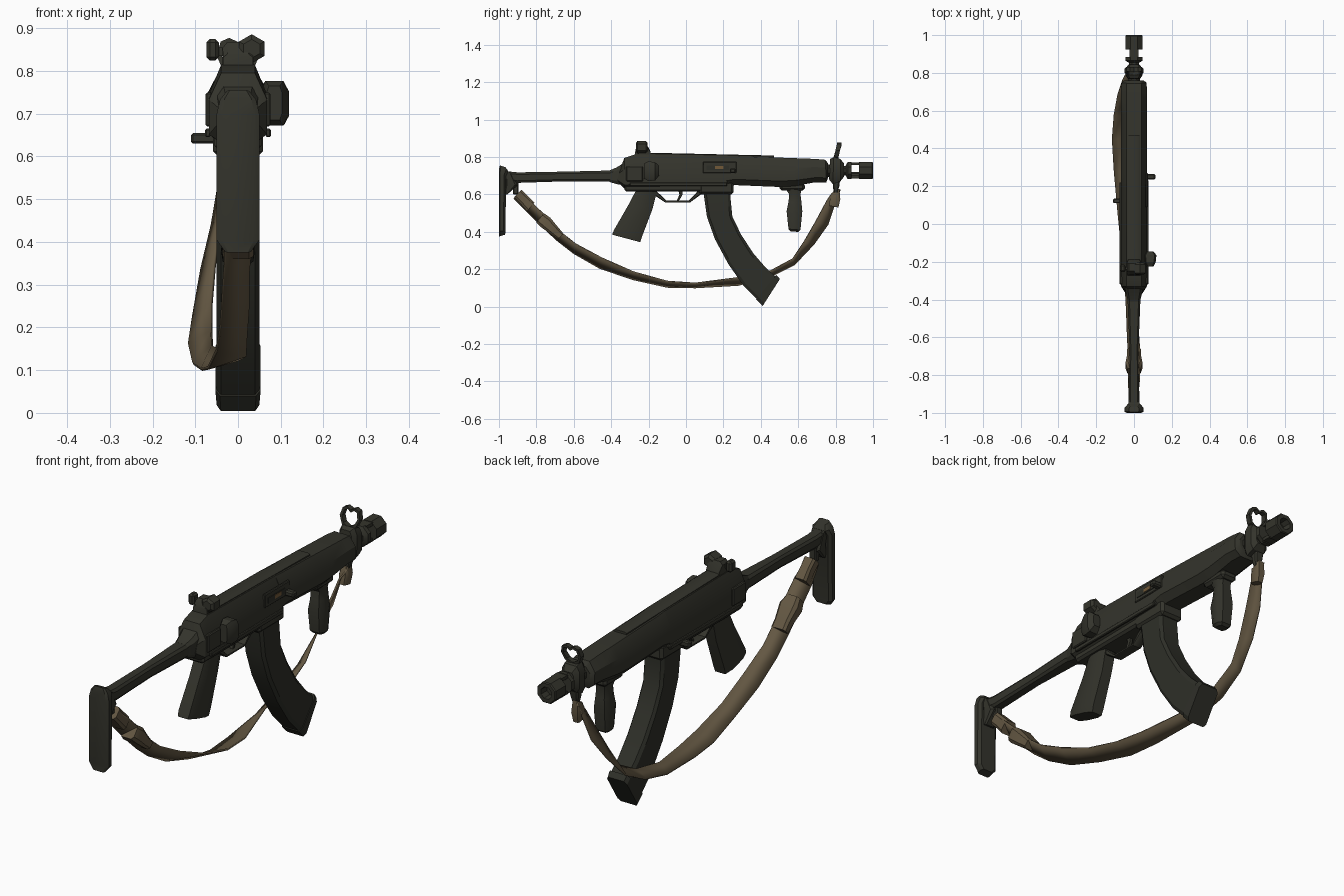
import bpy, bmesh, math
from mathutils import Vector


def material(name, rgb):
    m = bpy.data.materials.new(name)
    m.diffuse_color = (*rgb, 1)
    return m


GUN = material("dark olive metal", (0.034, 0.034, 0.025))
MAG = material("dark magazine", (0.027, 0.028, 0.021))
WEB = material("tan webbing", (0.125, 0.095, 0.055))
BRASS = material("brass", (0.17, 0.10, 0.04))


def finish(name, bm, mat, smooth=True):
    bmesh.ops.recalc_face_normals(bm, faces=bm.faces)
    me = bpy.data.meshes.new(name)
    bm.to_mesh(me)
    bm.free()
    ob = bpy.data.objects.new(name, me)
    bpy.context.collection.objects.link(ob)
    me.materials.append(mat)
    if smooth:
        bpy.ops.object.select_all(action='DESELECT')
        ob.select_set(True)
        bpy.context.view_layer.objects.active = ob
        bpy.ops.object.shade_smooth_by_angle(angle=math.radians(30))
    return ob


def skin(name, rings, mat, closed=False):
    """Join rings of points into a capped (or looped) surface."""
    bm = bmesh.new()
    vs = [[bm.verts.new(p) for p in r] for r in rings]
    n = len(vs[0])
    pairs = list(zip(vs, vs[1:])) + ([(vs[-1], vs[0])] if closed else [])
    for a, b in pairs:
        for i in range(n):
            bm.faces.new((a[i], a[(i + 1) % n], b[(i + 1) % n], b[i]))
    if not closed:
        bm.faces.new(vs[0])
        bm.faces.new(vs[-1])
    return finish(name, bm, mat)


def loft(name, sections, mat=GUN, c0=0.2, c1=0.2, cx=0.3, x=0):
    """Chamfered sections, each spanning (ya, za) to (yb, zb) with half width w."""
    rings = []
    for ya, za, yb, zb, w in sections:
        n = w * (1 - cx)
        prof = [(-n, 0), (n, 0), (w, c0), (w, 1 - c1), (n, 1), (-n, 1), (-w, 1 - c1), (-w, c0)]
        rings.append([(x + px, ya + (yb - ya) * t, za + (zb - za) * t) for px, t in prof])
    return skin(name, rings, mat)


def box(name, lo, hi, mat=GUN, bevel=0.0):
    bm = bmesh.new()
    bmesh.ops.create_cube(bm, size=1)
    for v in bm.verts:
        v.co = Vector([(l + h) / 2 + c * (h - l) for l, h, c in zip(lo, hi, v.co)])
    if bevel:
        bmesh.ops.bevel(bm, geom=bm.edges[:], offset=bevel, segments=1, affect='EDGES')
    return finish(name, bm, mat, False)


def along_y(name, stations, x, z, sides=8, mat=GUN):
    """Turned part: list of (y, radius)."""
    angs = [math.tau * (i + 0.5) / sides for i in range(sides)]
    return skin(name, [[(x + r * math.cos(a), y, z + r * math.sin(a)) for a in angs]
                       for y, r in stations], mat)


# Receiver and handguard
loft("receiver", [(-0.37, .67, -0.35, .74, .045), (-0.33, .632, -0.33, .795, .068),
                  (-0.28, .63, -0.27, .815, .068), (0.22, .638, 0.22, .808, .068)],
     c0=.12, c1=.38, cx=.42)
loft("handguard", [(0.21, .638, 0.21, .808, .069), (0.26, .65, 0.26, .805, .07),
                   (0.50, .64, 0.50, .797, .07), (0.58, .645, 0.58, .794, .07),
                   (0.69, .665, 0.69, .79, .07), (0.75, .665, 0.745, .785, .066),
                   (0.76, .69, 0.76, .765, .05)], c0=.2, c1=.35, cx=.42)
loft("top_rail", [(-0.24, .80, -0.24, .824, .034), (0.47, .79, 0.47, .808, .032)])
box("lower_receiver", (-.055, -.33, .615), (.055, .10, .66), bevel=.01)
box("magazine_well", (-.058, .07, .60), (.058, .255, .67), bevel=.012)
for s in (-1, 1):
    box("side_ridge", (s * .071 - .006, -.30, .645), (s * .071 + .006, .22, .665), bevel=.003)
    box("rear_plate", (s * .068 - .008, -.32, .67), (s * .068 + .008, -.23, .75), bevel=.004)

# Ejection port, bolt and cartridge on the right side
box("port_frame", (.060, .09, .715), (.073, .27, .775), bevel=.003)
box("port_bolt", (.070, .11, .73), (.076, .23, .755), MAG)
box("cartridge", (.072, .155, .735), (.078, .20, .752), BRASS)
box("charging_handle", (.06, .235, .715), (.113, .265, .74), bevel=.006)
box("left_catch", (-.11, .11, .63), (-.05, .135, .655), bevel=.005)

# Selector dial on the right rear
loft("selector_dial", [(-.225, .685, -.225, .765, .018), (-.20, .672, -.20, .777, .03),
                       (-.165, .675, -.165, .772, .034), (-.145, .70, -.145, .755, .018)], x=.085)
box("selector_lever", (.075, -.19, .70), (.116, -.155, .745), bevel=.008)

# Stock
loft("stock_hinge", [(-.41, .667, -.41, .728, .032), (-.37, .655, -.37, .745, .042),
                     (-.33, .65, -.33, .77, .05)])
loft("stock_arm", [(-.97, .675, -.97, .725, .03), (-.90, .662, -.90, .718, .026),
                   (-.65, .67, -.65, .722, .024), (-.40, .668, -.40, .728, .034)])
loft("butt_plate", [(-1, .375, -.967, .385, .03), (-1, .405, -.965, .405, .05),
                    (-1, .70, -.962, .70, .05), (-1, .735, -.95, .725, .042),
                    (-.995, .755, -.965, .745, .026)], c0=.15, c1=.3, cx=.25)
loft("butt_bracket", [(-.97, .60, -.955, .60, .025), (-.97, .66, -.90, .65, .03),
                      (-.97, .735, -.935, .715, .03)])

# Pistol grip, trigger and guard
loft("pistol_grip", [(-.395, .385, -.245, .345, .036), (-.385, .41, -.235, .375, .04),
                     (-.31, .54, -.18, .52, .036), (-.26, .635, -.15, .635, .038)], c0=.25, c1=.25)
loft("trigger", [(-.05, .565, -.035, .57, .009), (-.035, .60, -.018, .60, .009),
                 (-.05, .65, -.02, .65, .009)])
loft("trigger_guard", [(-.175, .60, -.16, .62, .022), (-.11, .556, -.105, .567, .022),
                       (.02, .556, .015, .567, .022), (.08, .60, .07, .625, .022)])

# Curved magazine
loft("magazine", [(.085, .65, .24, .65, .046), (.095, .60, .238, .58, .05),
                  (.112, .48, .248, .48, .05), (.155, .36, .295, .385, .05),
                  (.225, .23, .36, .285, .05), (.305, .115, .425, .21, .05),
                  (.385, .035, .485, .155, .05)], MAG, c0=.1, c1=.1, cx=.2)
loft("magazine_floor", [(.375, .04, .483, .17, .053), (.41, .004, .502, .148, .05)], MAG,
     c0=.1, c1=.1, cx=.2)

# Fore grip
box("fore_grip_mount", (-.04, .50, .62), (.04, .635, .66), bevel=.012)
loft("fore_grip", [(.56, .402, .60, .40, .024), (.548, .415, .612, .41, .034),
                   (.538, .51, .622, .51, .038), (.548, .56, .617, .56, .032),
                   (.552, .60, .612, .60, .03), (.53, .635, .62, .635, .036)], c0=.3, c1=.3)

# Barrel, gas block and slotted muzzle
along_y("barrel", [(.74, .036), (.80, .034), (.84, .028), (.88, .03)], 0, .727)
loft("gas_block", [(.765, .68, .77, .79, .03), (.785, .655, .79, .80, .044),
                   (.825, .67, .825, .79, .044), (.845, .695, .845, .765, .028)])
along_y("muzzle_rear", [(.855, .032), (.865, .05), (.885, .05)], 0, .728)
along_y("muzzle_front", [(.925, .05), (.995, .05), (1, .046), (1, .028), (.96, .026)], 0, .728)
for z in (.686, .757):
    box("muzzle_bridge", (-.025, .88, z), (.025, .93, z + .015))
along_y("muzzle_core", [(.88, .014), (.93, .014)], 0, .705, 6)

# Open front sight hoop
hoop = [(0, .79), (.03, .805), (.044, .835), (.036, .865), (.018, .872), (0, .862)]
hoop += [(-px, pz) for px, pz in hoop[-2:0:-1]]
rings = []
for px, pz in hoop:
    y = .80 + .25 * (pz - .79)
    d = Vector((px, pz - .832)).normalized() * .006
    rings.append([(px + sx * d.x, y + dy, pz + sx * d.y) for sx, dy in
                  ((-1, -.012), (1, -.012), (1, .012), (-1, .012))])
skin("front_sight_hoop", rings, GUN, closed=True)

# Rear sight
loft("rear_sight_base", [(-.275, .80, -.27, .84, .035), (-.25, .80, -.25, .868, .036),
                         (-.21, .80, -.21, .868, .036), (-.185, .80, -.19, .83, .032)])
along_y("rear_sight_drum", [(-.268, .022), (-.26, .034), (-.215, .034), (-.205, .022)], .032, .852, 6)
box("rear_sight_knob", (-.074, -.255, .825), (-.045, -.215, .875), bevel=.008)
box("rear_sight_pin", (-.05, -.242, .835), (-.02, -.228, .855))

# Sling: each row holds the lower and upper edge of the ribbon
sling = [(-.02, -.92, .58, .02, -.885, .61), (-.03, -.855, .515, .03, -.82, .55),
         (-.03, -.76, .42, .03, -.73, .465), (-.03, -.69, .355, .03, -.66, .39),
         (-.035, -.60, .285, .025, -.59, .335), (-.04, -.46, .205, .025, -.45, .26),
         (-.05, -.28, .145, .02, -.28, .185), (-.07, -.10, .105, .018, -.10, .135),
         (-.085, .05, .102, .0, .05, .125), (-.105, .28, .115, -.06, .28, .155),
         (-.115, .45, .16, -.062, .45, .19), (-.105, .58, .225, -.062, .57, .255),
         (-.085, .685, .335, -.055, .63, .345), (-.06, .76, .44, -.04, .69, .45),
         (-.04, .80, .56, -.02, .755, .57), (-.03, .825, .625, .0, .78, .605)]
bm = bmesh.new()
rows = [(bm.verts.new(r[:3]), bm.verts.new(r[3:])) for r in sling]
for (a, b), (c, d) in zip(rows, rows[1:]):
    bm.faces.new((a, b, d, c))
strap = finish("sling_strap", bm, WEB)
mod = strap.modifiers.new("thickness", 'SOLIDIFY')
mod.thickness, mod.offset = .008, 0

# Sling buckles and end fittings
loft("rear_sling_loop", [(-.92, .585, -.88, .625, .028), (-.885, .55, -.85, .595, .026),
                         (-.85, .51, -.81, .555, .03)], WEB)
loft("sling_buckle", [(-.80, .45, -.76, .50, .034), (-.775, .425, -.725, .475, .045),
                      (-.72, .385, -.68, .42, .036), (-.685, .36, -.655, .39, .036)], WEB)
box("rear_swivel", (-.022, -.925, .60), (.012, -.895, .67), bevel=.005)
loft("front_sling_loop", [(.765, .54, .815, .53, .016), (.77, .58, .825, .575, .022),
                          (.785, .615, .82, .63, .016)], WEB, x=-.018)
loft("front_swivel", [(.79, .61, .81, .61, .012), (.785, .645, .82, .645, .02),
                      (.785, .69, .825, .69, .025)], x=-.01)
